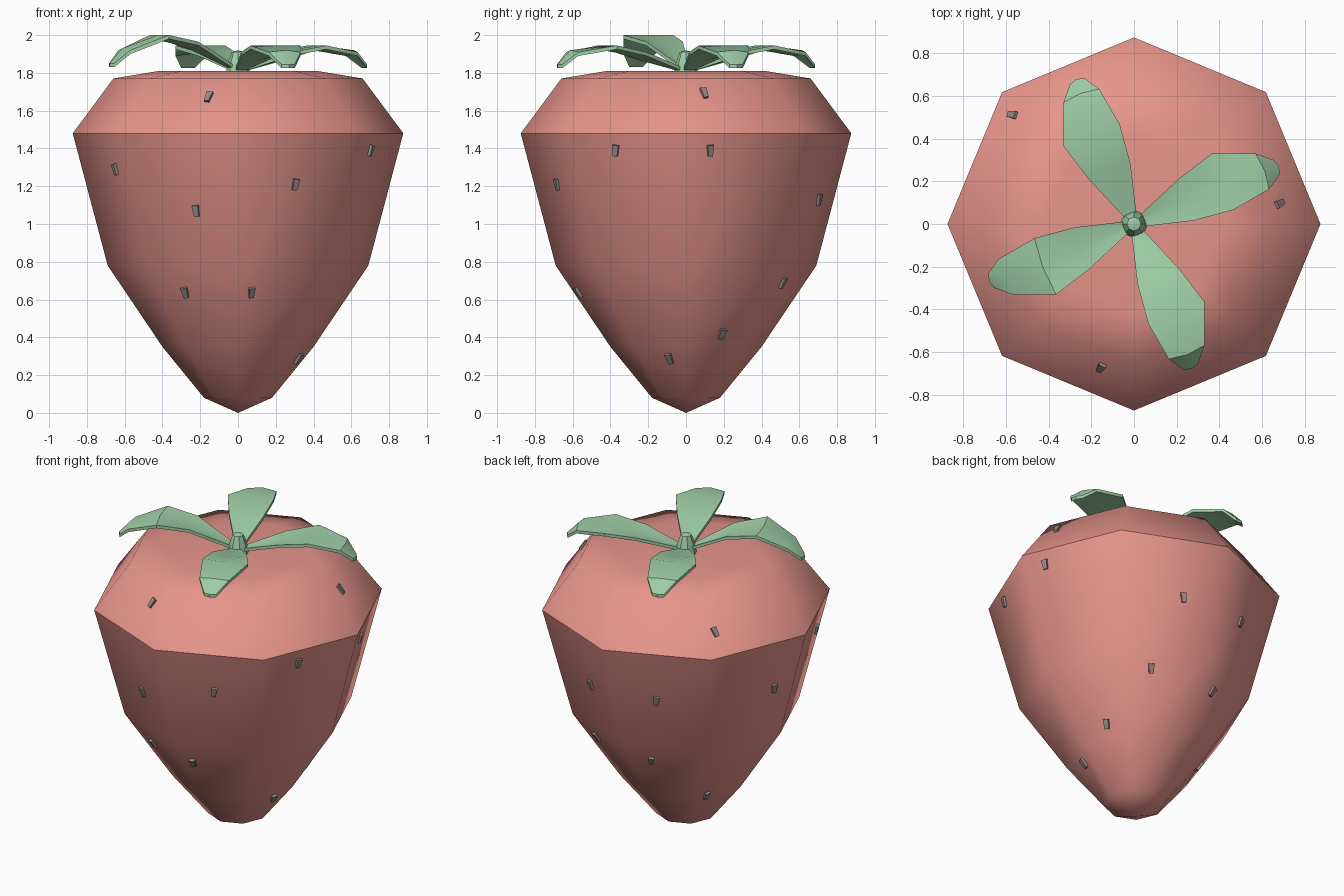
import bpy, bmesh, math
from mathutils import Vector, Matrix
from mathutils.bvhtree import BVHTree

if "Cube" in bpy.data.objects:
    bpy.data.objects.remove(bpy.data.objects["Cube"])


def material(name, rgb):
    m = bpy.data.materials.new(name)
    m.diffuse_color = (*rgb, 1)
    m.use_nodes = True
    m.node_tree.nodes["Principled BSDF"].inputs["Base Color"].default_value = m.diffuse_color
    return m


def finish(name, bm, mat, smooth=None):
    bmesh.ops.recalc_face_normals(bm, faces=bm.faces)
    me = bpy.data.meshes.new(name)
    bm.to_mesh(me)
    bm.free()
    ob = bpy.data.objects.new(name, me)
    bpy.context.collection.objects.link(ob)
    me.materials.append(mat)
    if smooth:
        bpy.ops.object.select_all(action='DESELECT')
        ob.select_set(True)
        bpy.context.view_layer.objects.active = ob
        bpy.ops.object.shade_smooth_by_angle(angle=math.radians(smooth))
    return ob


def lathe(profile, sides, bottom_z, top_z):
    # rings of (radius, z), closed by a point at each end
    bm = bmesh.new()
    rings = [[bm.verts.new((r * math.cos(2 * math.pi * i / sides),
                            r * math.sin(2 * math.pi * i / sides), z))
              for i in range(sides)] for r, z in profile]
    lo, hi = bm.verts.new((0, 0, bottom_z)), bm.verts.new((0, 0, top_z))
    for i in range(sides):
        j = (i + 1) % sides
        for a, b in zip(rings, rings[1:]):
            bm.faces.new((a[i], a[j], b[j], b[i]))
        bm.faces.new((lo, rings[0][j], rings[0][i]))
        bm.faces.new((hi, rings[-1][i], rings[-1][j]))
    return bm


red = material("berry_red", (0.80, 0.30, 0.26))
green = material("leaf_green", (0.35, 0.62, 0.38))
brown = material("seed_brown", (0.30, 0.26, 0.23))

# Berry body: eight-sided lathe
bm = lathe([(0.18, 0.08), (0.40, 0.35), (0.69, 0.78), (0.875, 1.48),
            (0.66, 1.77), (0.42, 1.81)], 8, 0.0, 1.79)
bmesh.ops.recalc_face_normals(bm, faces=bm.faces)
surface = BVHTree.FromBMesh(bm)
finish("berry_body", bm, red, 46)

# Stem stub
finish("stem", lathe([(0.065, 1.79), (0.055, 1.85), (0.033, 1.91)], 8, 1.79, 1.92), green, 40)

# Leaves: stations of (distance, left edge, right edge), one raised leaf
stations = [(0.03, 0.025, -0.025), (0.27, 0.122, -0.086), (0.46, 0.178, -0.105),
            (0.65, 0.105, -0.075), (0.72, 0.045, -0.03)]
low = [1.83, 1.91, 1.945, 1.91, 1.845]
high = [1.84, 1.965, 2.0, 1.92, 1.85]
fold = [0.0, 0.02, 0.0, -0.01, 0.0]
for k, heights in enumerate((low, low, high, low)):
    bm = bmesh.new()
    turn = Matrix.Rotation(math.radians(21 + 90 * k), 4, 'Z')
    rows = []
    for (d, left, right), z, f in zip(stations, heights, fold):
        pts = [(d, left, z), (d + 0.012, (left + right) / 2, z - f), (d, right, z)]
        top = [bm.verts.new(turn @ Vector(p)) for p in pts]
        under = [bm.verts.new(turn @ Vector((x, y, h - 0.02))) for x, y, h in reversed(pts)]
        rows.append(top + under)
    for a, b in zip(rows, rows[1:]):
        for i in range(6):
            j = (i + 1) % 6
            bm.faces.new((a[i], a[j], b[j], b[i]))
    for row in (rows[0], rows[-1]):
        for i in range(2):
            bm.faces.new((row[i], row[i + 1], row[4 - i], row[5 - i]))
    finish(f"leaf_{k + 1}", bm, green, 35)

# Seeds: (azimuth in degrees, height), seated on the berry surface
seeds = [(257, 1.67), (8, 1.69), (138, 1.61), (332, 1.39), (9, 1.39), (214, 1.29),
         (294, 1.21), (170, 1.14), (74, 1.13), (111, 1.14), (252, 1.07),
         (60, 0.69), (104, 0.67), (240, 0.64), (277, 0.64), (27, 0.42),
         (143, 0.36), (345, 0.29)]
for k, (az, z) in enumerate(seeds):
    a = math.radians(az)
    out = Vector((math.cos(a), math.sin(a), 0))
    hit, n, _, _ = surface.ray_cast(out * 2 + Vector((0, 0, z)), -out)
    side = Vector((0, 0, 1)).cross(n).normalized()
    up = n.cross(side)
    frame = Matrix((side, up, n)).transposed().to_4x4()
    bm = bmesh.new()
    bmesh.ops.create_cube(bm, size=1)
    for v in bm.verts:
        taper = 0.7 if v.co.y < 0 else 1
        v.co = Vector((v.co.x * 0.036 * taper, v.co.y * 0.06, v.co.z * 0.03))
    bmesh.ops.transform(bm, verts=bm.verts, matrix=Matrix.Translation(hit) @ frame
                        @ Matrix.Rotation(math.radians((-8, 4, 8)[k % 3]), 4, 'Z'))
    finish(f"seed_{k + 1}", bm, brown)
